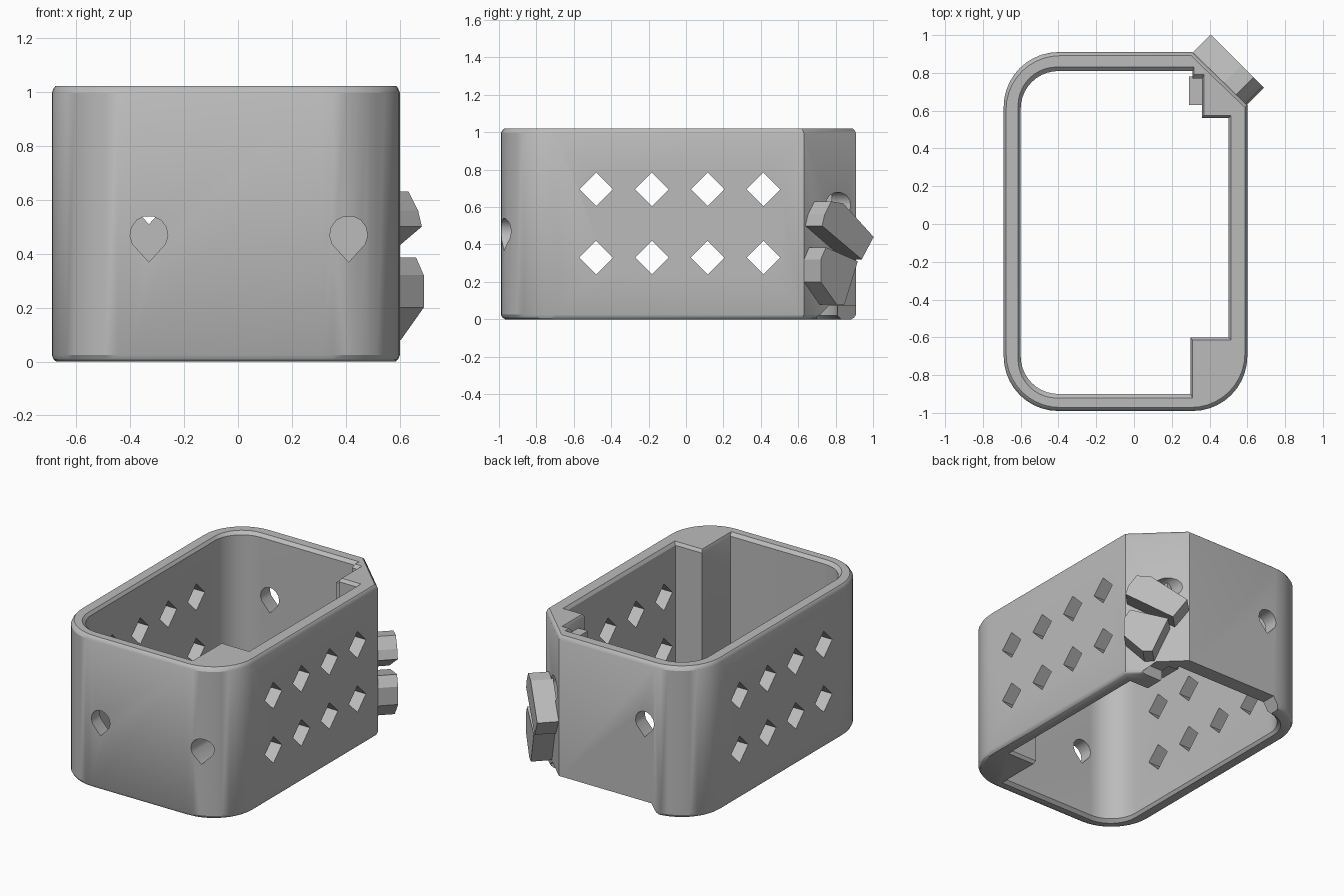
import bpy, bmesh, math
from mathutils import Matrix, Vector

cube = bpy.data.objects.get("Cube")
if cube:
    bpy.data.objects.remove(cube, do_unlink=True)

grey = bpy.data.materials.new("neutral_grey")
grey.use_nodes = True
COLOUR = (0.5, 0.5, 0.5, 1)
grey.diffuse_color = COLOUR
grey.node_tree.nodes["Principled BSDF"].inputs["Base Color"].default_value = COLOUR

CENTRE = Vector((-0.045, -0.04))


def frame(u, v, w, origin=(0, 0, 0)):
    """Matrix whose columns are the profile axes u, v and the extrusion axis w."""
    m = Matrix((u, v, w)).transposed().to_4x4()
    m.translation = origin
    return m


ALONG_Z = Matrix.Identity(4)
ALONG_Y = frame((1, 0, 0), (0, 0, 1), (0, 1, 0))
ALONG_X = frame((0, 1, 0), (0, 0, 1), (1, 0, 0))


def loft(name, profile, levels, matrix=ALONG_Z, pivot=(0, 0)):
    """Closed prism through levels of (height, profile scale)."""
    bm = bmesh.new()
    pivot = Vector(pivot)
    rings = []
    for w, s in levels:
        pts = [pivot + (Vector(p) - pivot) * s for p in profile]
        rings.append([bm.verts.new(matrix @ Vector((p.x, p.y, w))) for p in pts])
    n = len(profile)
    for a, b in zip(rings, rings[1:]):
        for i in range(n):
            j = (i + 1) % n
            bm.faces.new((a[i], a[j], b[j], b[i]))
    bm.faces.new(rings[0])
    bm.faces.new(rings[-1])
    bmesh.ops.recalc_face_normals(bm, faces=bm.faces)
    mesh = bpy.data.meshes.new(name)
    bm.to_mesh(mesh)
    bm.free()
    mesh.materials.append(grey)
    ob = bpy.data.objects.new(name, mesh)
    bpy.context.collection.objects.link(ob)
    return ob


def cut(target, cutter):
    mod = target.modifiers.new("cut", 'BOOLEAN')
    mod.operation = 'DIFFERENCE'
    mod.solver = 'EXACT'
    mod.object = cutter
    bpy.context.view_layer.objects.active = target
    bpy.ops.object.modifier_apply(modifier=mod.name)
    bpy.data.objects.remove(cutter, do_unlink=True)


def arc(cx, cy, r, start, end, steps=10):
    return [(cx + r * math.cos(math.radians(start + (end - start) * i / steps)),
             cy + r * math.sin(math.radians(start + (end - start) * i / steps)))
            for i in range(steps + 1)]


def teardrop(x, z, r=0.07):
    """Round hole with its point downward."""
    return arc(x, z, r, -30, 210, 9) + [(x, z - 1.45 * r)]


# Outer wall: three rounded corners, one chamfered corner
outer = (arc(-0.4, 0.62, 0.29, 90, 180) + arc(-0.4, -0.7, 0.29, 180, 270)
         + arc(0.31, -0.7, 0.29, 270, 360) + [(0.6, 0.63), (0.31, 0.91)])
shell = loft("housing", outer, [(0, 0.975), (0.008, 0.99), (0.025, 1),
                                (0.995, 1), (1.012, 0.99), (1.02, 0.98)], pivot=CENTRE)

# Cavity: leaves a square corner pillar and a stepped corner
inner = (arc(-0.4, 0.61, 0.2, 90, 180) + arc(-0.4, -0.7, 0.2, 180, 270)
         + [(0.3, -0.9), (0.3, -0.6), (0.5, -0.6), (0.5, 0.56), (0.36, 0.56),
            (0.36, 0.77), (0.31, 0.77), (0.31, 0.81)])
cut(shell, loft("cavity", inner, [(-0.1, 1.025), (0, 1.025), (0.02, 1),
                                  (1, 1), (1.02, 1.025), (1.1, 1.025)], pivot=CENTRE))

# Recess under the back wall
notch = [(-0.46, -0.05), (-0.38, 0.075), (0.46, 0.075), (0.58, -0.05)]
cut(shell, loft("recess", notch, [(0.7, 1), (1.1, 1)], ALONG_Y))

# Diamond vents through both long walls
for row in (0.33, 0.695):
    for i in range(4):
        y, d = -0.48 + 0.298 * i, 0.09
        diamond = [(y - d, row), (y, row - d), (y + d, row), (y, row + d)]
        cut(shell, loft("vent", diamond, [(-1, 1), (1, 1)], ALONG_X))

# Teardrop holes: through the front and back walls, blind in the corners
for x, z, y0, y1 in ((-0.33, 0.47, -1.1, -0.8), (0.41, 0.47, -1.1, -0.66),
                     (-0.33, 0.61, 0.7, 1.1), (0.41, 0.61, 0.66, 1.1)):
    cut(shell, loft("hole", teardrop(x, z), [(y0, 1), (y1, 1)], ALONG_Y))

# Low ledge in the stepped corner
ledge = [(0.29, 0.63), (0.38, 0.63), (0.38, 0.78), (0.29, 0.78)]
loft("inner_ledge", ledge, [(0.08, 1), (0.95, 1)])

# Two tilted lugs on the chamfered corner
h = math.sqrt(0.5)
CHAMFER = frame((h, -h, 0), (0, 0, 1), (h, h, 0), (0.455, 0.77, 0))
upper = [(0.19, 0.5), (0.17, 0.56), (0.12, 0.63), (0.03, 0.62), (-0.2, 0.44), (-0.11, 0.32)]
lower = [(0.2, 0.2), (0.2, 0.32), (0.16, 0.385), (-0.08, 0.31), (0.02, 0.08), (0.08, 0.08)]
loft("upper_lug", upper, [(-0.01, 1), (0.13, 1)], CHAMFER)
loft("lower_lug", lower, [(-0.01, 1), (0.13, 1)], CHAMFER)

# Smooth the rounded corners, keep edges crisp
bpy.ops.object.select_all(action='DESELECT')
shell.select_set(True)
bpy.context.view_layer.objects.active = shell
bpy.ops.object.shade_smooth_by_angle(angle=math.radians(30))
